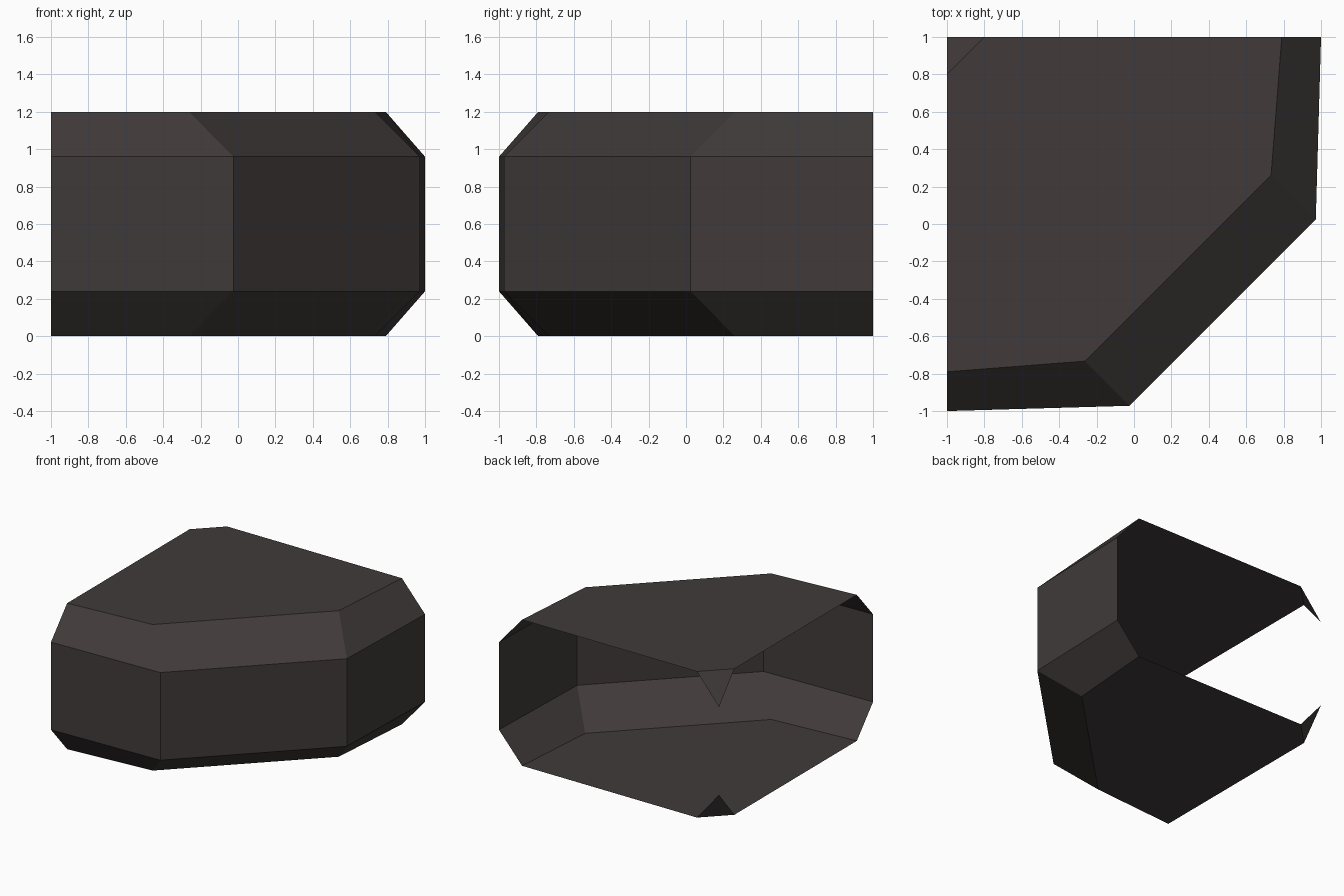
import bpy, bmesh

if "Cube" in bpy.data.objects:
    bpy.data.objects.remove(bpy.data.objects["Cube"])

stone = bpy.data.materials.new("dark brown stone")
stone.diffuse_color = (0.052, 0.043, 0.042, 1)
stone.use_nodes = True
stone.node_tree.nodes["Principled BSDF"].inputs["Base Color"].default_value = stone.diffuse_color


def mirrored(points):
    """Complete an outline by mirroring it across the diagonal y = -x."""
    return points + [(-y, -x) for x, y in reversed(points)]


# Half outlines: widest band, and the inset top / bottom
wide = mirrored([(-1, -1), (-0.025, -0.972)])
inset = mirrored([(-1, -0.79), (-0.262, -0.733)])

bm = bmesh.new()
levels = [(inset, 0), (wide, 0.24), (wide, 0.96), (inset, 1.2)]
rings = [[bm.verts.new((x, y, z)) for x, y in ring] for ring, z in levels]

# Chamfered walls, open at the back and left
for low, high in zip(rings, rings[1:]):
    for i in range(3):
        bm.faces.new((low[i], low[i + 1], high[i + 1], high[i]))

# Top and bottom caps, each with a folded triangular corner
for ring, z, tip_z, flip in ((rings[3], 1.2, 0.96, False), (rings[0], 0, 0.24, True)):
    a = bm.verts.new((-0.8, 1, z))
    b = bm.verts.new((-1, 0.8, z))
    tip = bm.verts.new((-1, 1, tip_z))
    for loop in (ring + [a, b], [b, a, tip]):
        bm.faces.new(loop[::-1] if flip else loop)

mesh = bpy.data.meshes.new("rock_shell")
bm.to_mesh(mesh)
bm.free()
mesh.materials.append(stone)
shell = bpy.data.objects.new("rock_shell", mesh)
bpy.context.collection.objects.link(shell)
